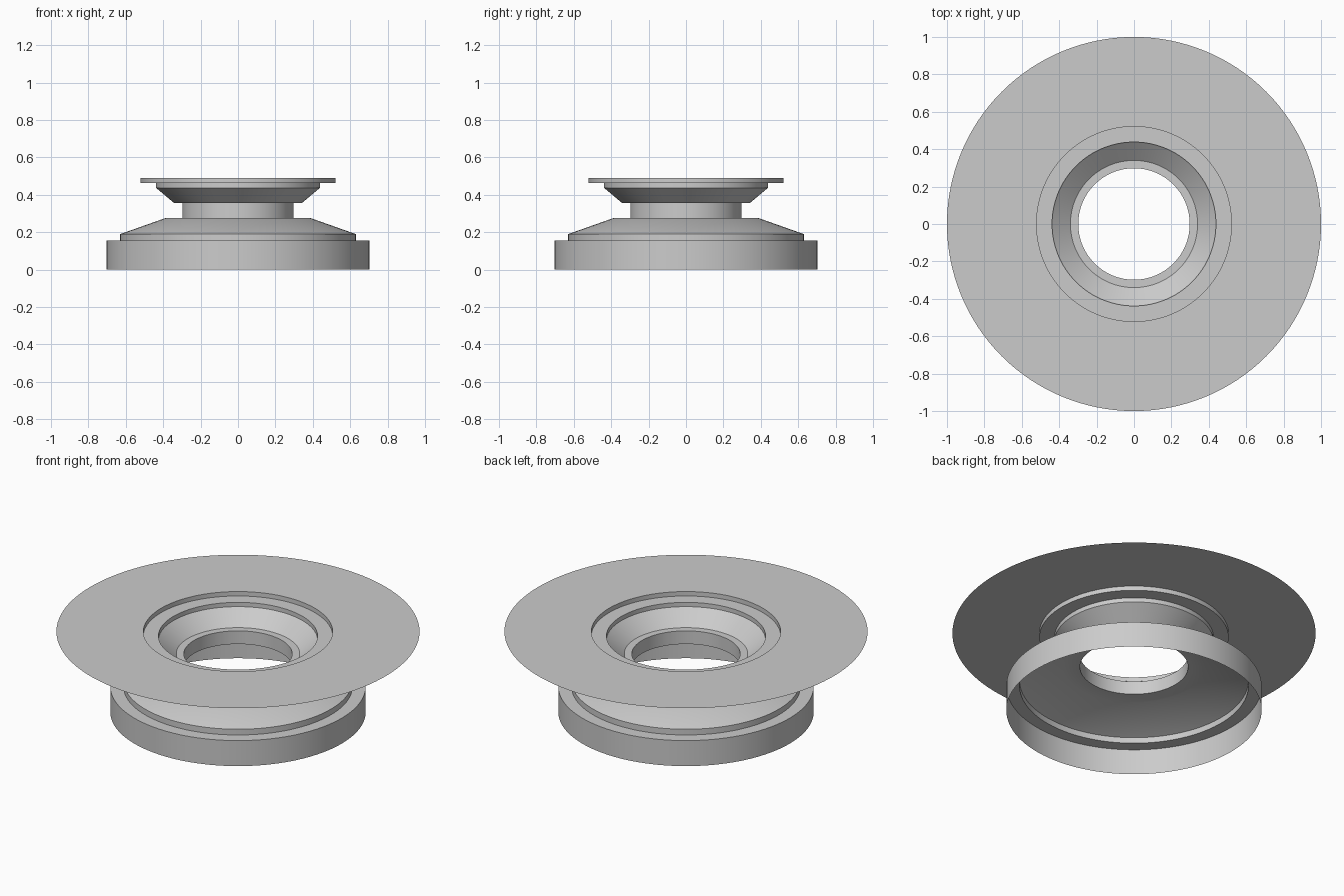
import bpy
import bmesh
import math

cube = bpy.data.objects.get("Cube")
if cube:
    bpy.data.objects.remove(cube, do_unlink=True)

SEGMENTS = 128

grey = bpy.data.materials.new("light grey")
grey.use_nodes = True
grey.diffuse_color = (0.6, 0.6, 0.6, 1)
grey.node_tree.nodes["Principled BSDF"].inputs["Base Color"].default_value = (0.6, 0.6, 0.6, 1)


def lathe(name, profile):
    """Turn an open (radius, height) profile around z into a thin sheet."""
    bm = bmesh.new()
    rings = []
    for radius, height in profile:
        angles = [math.tau * i / SEGMENTS for i in range(SEGMENTS)]
        rings.append([bm.verts.new((radius * math.cos(a), radius * math.sin(a), height))
                      for a in angles])
    for low, high in zip(rings, rings[1:]):
        for i in range(SEGMENTS):
            j = (i + 1) % SEGMENTS
            bm.faces.new((low[i], low[j], high[j], high[i]))
    mesh = bpy.data.meshes.new(name)
    bm.to_mesh(mesh)
    bm.free()
    mesh.materials.append(grey)
    obj = bpy.data.objects.new(name, mesh)
    bpy.context.collection.objects.link(obj)
    bpy.ops.object.select_all(action='DESELECT')
    obj.select_set(True)
    bpy.context.view_layer.objects.active = obj
    bpy.ops.object.shade_smooth_by_angle(angle=math.radians(30))
    return obj


# Open skirt with its inward ledge
lathe("base_skirt", [(0.703, 0), (0.703, 0.155), (0.63, 0.155)])

# Stepped shoulder sloping up to the neck
lathe("shoulder", [(0.63, 0.155), (0.63, 0.19), (0.39, 0.275), (0.298, 0.275)])

# Straight neck around the open bore
lathe("neck", [(0.298, 0.275), (0.298, 0.355)])

# Flared bowl with its inner ledge and upright lip
lathe("flared_bowl", [(0.298, 0.355), (0.34, 0.355), (0.438, 0.437), (0.438, 0.463)])

# Shallow recess and the wide flat top plate
lathe("rim_recess", [(0.438, 0.463), (0.521, 0.463), (0.521, 0.49)])
lathe("top_plate", [(0.521, 0.49), (1, 0.49)])
